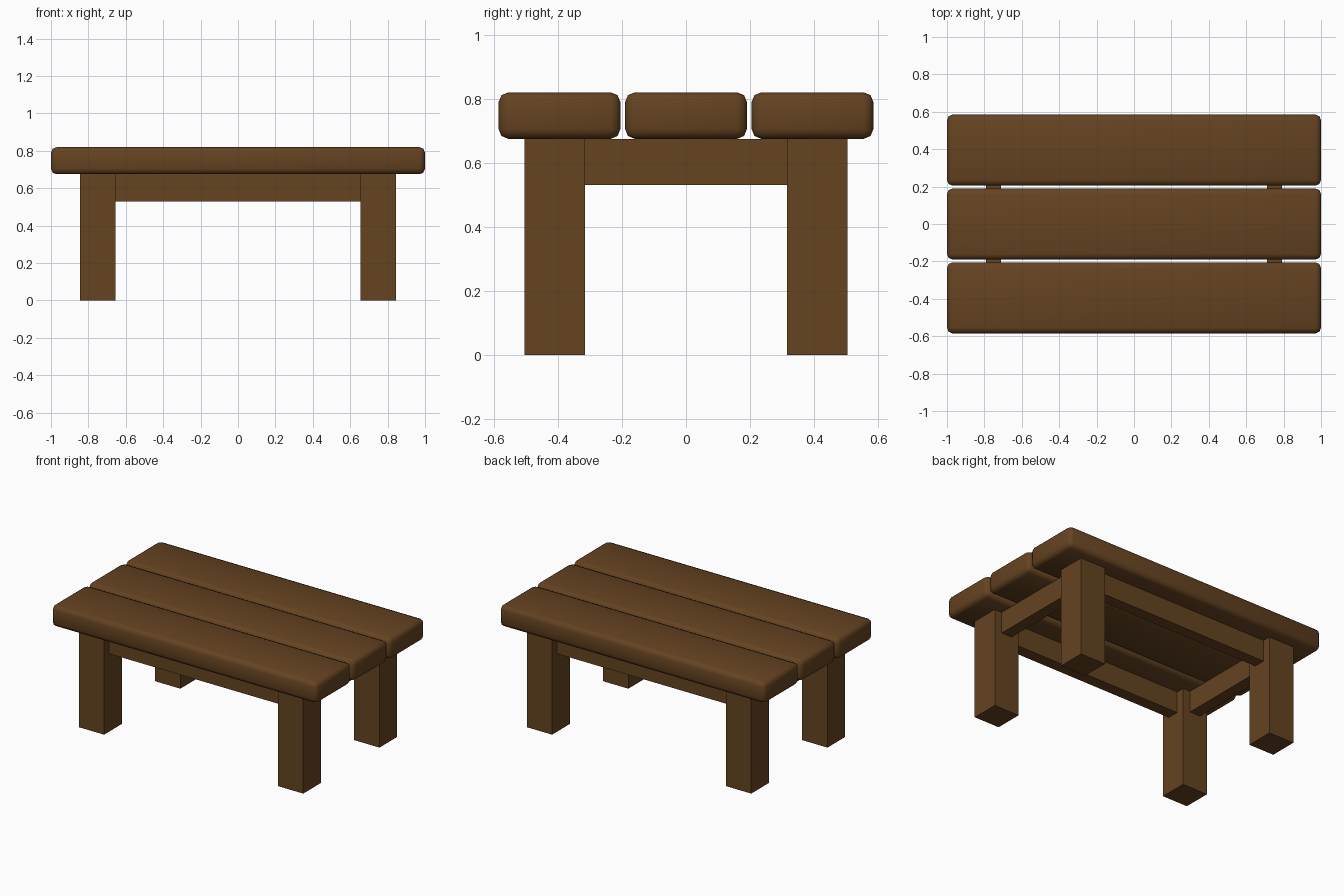
import bpy

default = bpy.data.objects.get("Cube")
if default:
    bpy.data.objects.remove(default, do_unlink=True)

wood = bpy.data.materials.new("dark_brown_wood")
wood.use_nodes = True
brown = (0.130, 0.056, 0.0152, 1.0)
wood.diffuse_color = brown
shader = wood.node_tree.nodes["Principled BSDF"]
shader.inputs["Base Color"].default_value = brown
shader.inputs["Roughness"].default_value = 0.8


def box(name, center, size):
    """Box with its size applied to the mesh."""
    bpy.ops.mesh.primitive_cube_add(size=1, location=center)
    obj = bpy.context.object
    obj.name = name
    obj.scale = size
    bpy.ops.object.transform_apply(location=False, rotation=False, scale=True)
    obj.data.materials.append(wood)
    return obj


TOP_Z, UNDER_Z, RAIL_Z = 0.82, 0.675, 0.53
LEG_X, LEG_Y, LEG_W, RAIL_W = 0.75, 0.41, 0.19, 0.08

# Tabletop planks with softly rounded edges
for name, y in (("front_plank", -0.395), ("middle_plank", 0), ("back_plank", 0.395)):
    plank = box(name, (0, y, (TOP_Z + UNDER_Z) / 2), (2, 0.38, TOP_Z - UNDER_Z))
    bevel = plank.modifiers.new("rounded_edges", "BEVEL")
    bevel.width = 0.03
    bevel.segments = 2
    bevel.harden_normals = False
    bpy.ops.object.shade_smooth()

# Square legs
for side, sx in (("left", 1), ("right", -1)):
    for end, sy in (("front", -1), ("back", 1)):
        box(f"{end}_{side}_leg", (sx * LEG_X, sy * LEG_Y, UNDER_Z / 2),
            (LEG_W, LEG_W, UNDER_Z))

# Rails between the legs, under the planks
rail_mid, rail_h = (UNDER_Z + RAIL_Z) / 2, UNDER_Z - RAIL_Z
for name, sy in (("front_rail", -1), ("back_rail", 1)):
    box(name, (0, sy * LEG_Y, rail_mid), (2 * LEG_X - LEG_W, RAIL_W, rail_h))
for name, sx in (("left_rail", 1), ("right_rail", -1)):
    box(name, (sx * LEG_X, 0, rail_mid), (RAIL_W, 2 * LEG_Y - LEG_W, rail_h))
